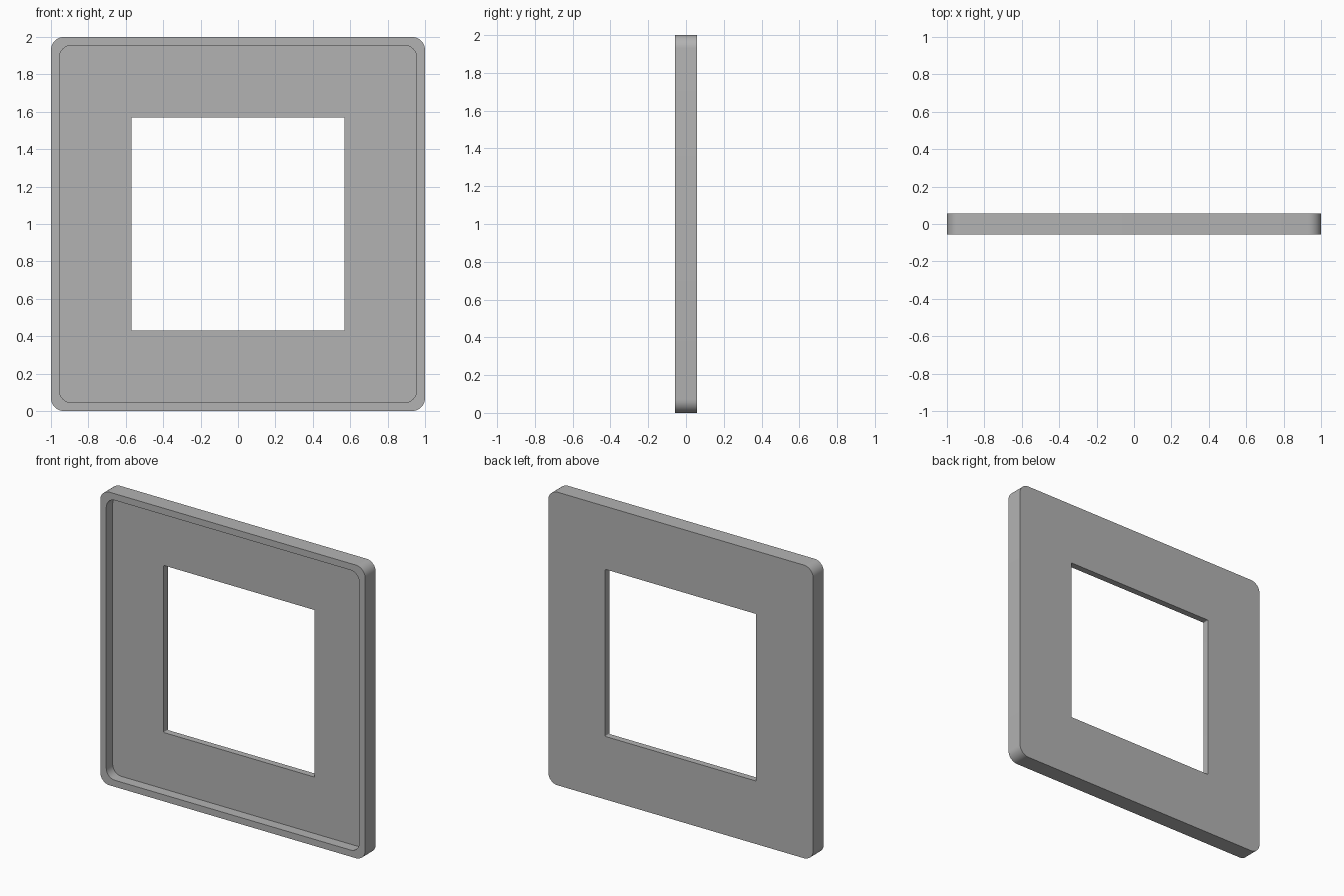
import bpy, bmesh
from math import sin, cos, pi

cube = bpy.data.objects.get("Cube")
if cube:
    bpy.data.objects.remove(cube, do_unlink=True)

STEPS = 8        # segments per rounded corner
CENTRE_Z = 1.0
BACK, FLOOR, FRONT = 0.057, 0.013, -0.057

grey = bpy.data.materials.new("plain grey")
grey.use_nodes = True
colour = (0.45, 0.45, 0.45, 1)
grey.diffuse_color = colour
grey.node_tree.nodes["Principled BSDF"].inputs["Base Color"].default_value = colour


def rounded_square(bm, half, radius, y):
    """Ring of vertices around a rounded square facing the front."""
    ring = []
    for corner in range(4):
        mid = pi / 4 + corner * pi / 2
        sx = 1 if cos(mid) > 0 else -1
        sz = 1 if sin(mid) > 0 else -1
        for i in range(STEPS + 1):
            a = corner * pi / 2 + i / STEPS * pi / 2
            ring.append(bm.verts.new((
                sx * (half - radius) + radius * cos(a), y,
                CENTRE_Z + sz * (half - radius) + radius * sin(a))))
    return ring


# Cross-section of the frame: half size, corner radius, depth
section = [
    (0.57, 0.006, FLOOR),    # opening, front edge
    (0.955, 0.065, FLOOR),   # recessed panel edge
    (0.955, 0.065, FRONT),   # inside of the raised rim
    (1.0, 0.07, FRONT),      # outside of the raised rim
    (1.0, 0.07, BACK),       # back edge
    (0.57, 0.006, BACK),     # opening, back edge
]

bm = bmesh.new()
rings = [rounded_square(bm, *s) for s in section]
for k, ring in enumerate(rings):
    following = rings[(k + 1) % len(rings)]
    for i in range(len(ring)):
        j = (i + 1) % len(ring)
        bm.faces.new((ring[i], ring[j], following[j], following[i]))
bmesh.ops.recalc_face_normals(bm, faces=bm.faces[:])

mesh = bpy.data.meshes.new("square_frame_plate")
bm.to_mesh(mesh)
bm.free()
mesh.materials.append(grey)
plate = bpy.data.objects.new("square_frame_plate", mesh)
bpy.context.collection.objects.link(plate)

# Smooth corners, crisp edges
bpy.context.view_layer.objects.active = plate
plate.select_set(True)
bpy.ops.object.shade_smooth_by_angle(angle=pi / 6)
